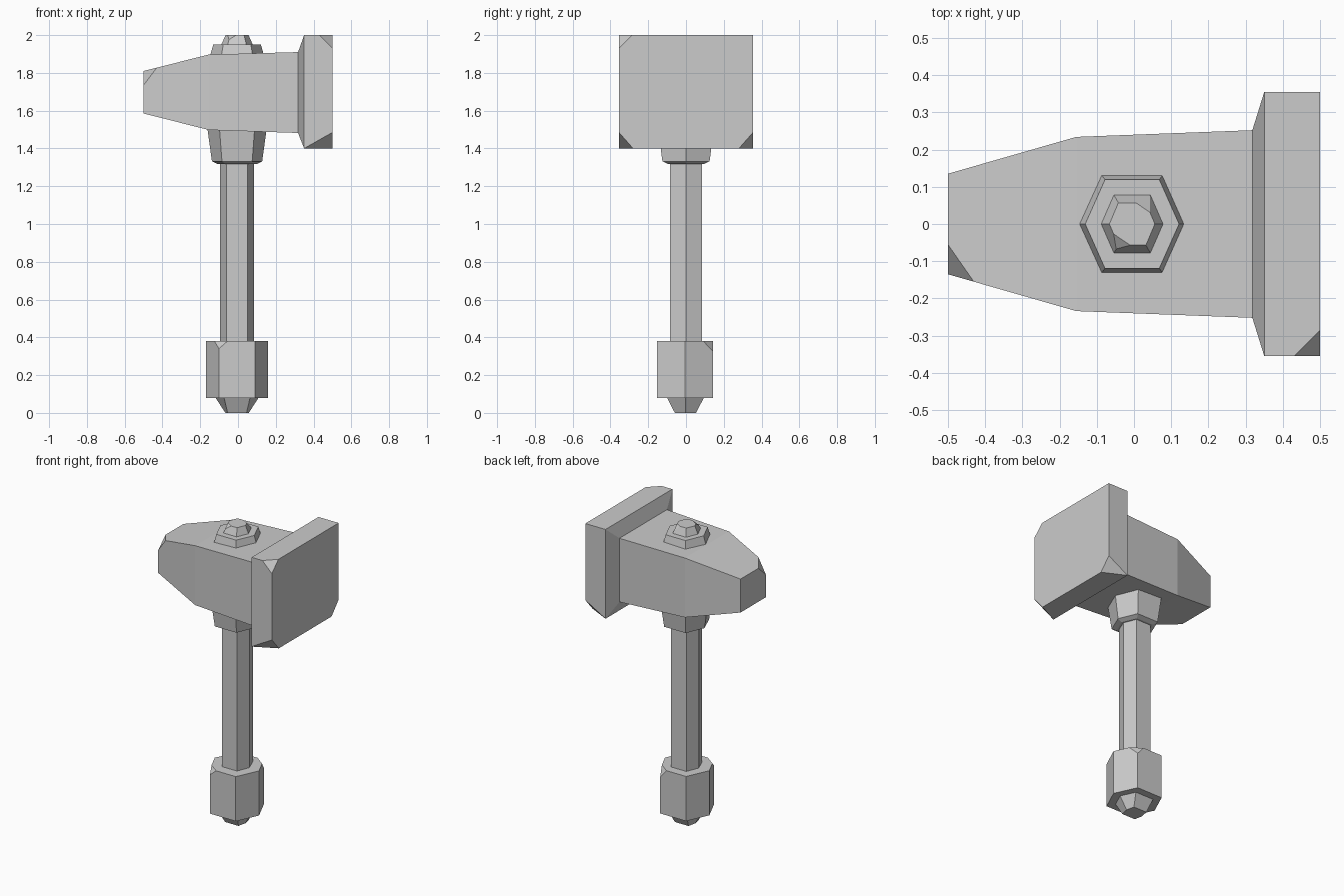
import bpy, bmesh
from mathutils import Vector

if "Cube" in bpy.data.objects:
    bpy.data.objects.remove(bpy.data.objects["Cube"])


def loft(name, rings, chips=()):
    """Skin equal-sized rings, cap the ends, then slice off corner chips."""
    bm = bmesh.new()
    rows = [[bm.verts.new(p) for p in r] for r in rings]
    n = len(rows[0])
    for a, b in zip(rows, rows[1:]):
        for i in range(n):
            j = (i + 1) % n
            bm.faces.new((a[i], a[j], b[j], b[i]))
    bm.faces.new(rows[0][::-1])
    bm.faces.new(rows[-1])
    middle = sum((v.co for v in bm.verts), Vector()) / len(bm.verts)
    for tri in chips:
        p, q, r = map(Vector, tri)
        normal = (q - p).cross(r - p).normalized()
        if normal.dot(p - middle) < 0:
            normal = -normal
        geom = bm.verts[:] + bm.edges[:] + bm.faces[:]
        cut = bmesh.ops.bisect_plane(bm, geom=geom, dist=1e-5, plane_co=p,
                                     plane_no=normal, clear_outer=True)
        edges = [e for e in cut["geom_cut"] if isinstance(e, bmesh.types.BMEdge)]
        bmesh.ops.edgenet_fill(bm, edges=edges)
    bmesh.ops.recalc_face_normals(bm, faces=bm.faces[:])
    mesh = bpy.data.meshes.new(name)
    bm.to_mesh(mesh)
    bm.free()
    obj = bpy.data.objects.new(name, mesh)
    bpy.context.collection.objects.link(obj)
    return obj


def hexagon(z, rx, ry, flat, cx=-0.005, cy=0.0):
    """Hexagon with points on +-x and flat sides on +-y."""
    pts = [(rx, 0), (flat, ry), (-flat, ry), (-rx, 0), (-flat, -ry), (flat, -ry)]
    return [(cx + x, cy + y, z) for x, y in pts]


def rect(x, hy, z0, z1):
    return [(x, -hy, z0), (x, hy, z0), (x, hy, z1), (x, -hy, z1)]


# Head body, tapering to the tail, with one chipped tail corner
loft("head_body",
     [rect(-0.5, 0.135, 1.585, 1.81), rect(-0.155, 0.234, 1.498, 1.897),
      rect(0.318, 0.252, 1.482, 1.91)],
     [((-0.5, -0.055, 1.81), (-0.5, -0.135, 1.735), (-0.43, -0.155, 1.828))])

# Striking face block with flared back and chipped corners
face_chips = [((0.43, -0.355, 2.0), (0.5, -0.285, 2.0), (0.5, -0.355, 1.93))]
for s in (-1, 1):
    face_chips.append(((0.35, s * 0.355, 1.4), (0.5, s * 0.355, 1.485),
                       (0.5, s * 0.28, 1.4)))
loft("striking_face",
     [rect(0.318, 0.252, 1.482, 1.91), rect(0.35, 0.355, 1.4, 2.0),
      rect(0.5, 0.355, 1.4, 2.0)], face_chips)

# Handle and collar under the head
loft("handle", [hexagon(0.37, 0.09, 0.084, 0.056), hexagon(1.325, 0.09, 0.084, 0.056)])
loft("collar",
     [hexagon(1.318, 0.105, 0.097, 0.062), hexagon(1.332, 0.133, 0.125, 0.08),
      hexagon(1.505, 0.157, 0.147, 0.093)])

# Stepped cap on top of the head
loft("cap_base", [hexagon(1.89, 0.143, 0.133, 0.083), hexagon(1.95, 0.126, 0.119, 0.073)])
loft("cap_tip",
     [hexagon(1.95, 0.083, 0.078, 0.049), hexagon(2.0, 0.061, 0.057, 0.037)],
     [((0.005, 0.057, 2.0), (0.045, 0.03, 2.0), (0.041, 0.074, 1.958)),
      ((-0.05, -0.03, 2.0), (-0.01, -0.057, 2.0), (-0.0475, -0.067, 1.976))])

# Pommel block with two chipped top corners, and its tapered foot
loft("pommel",
     [hexagon(0.08, 0.165, 0.149, 0.096, cy=-0.005),
      hexagon(0.38, 0.165, 0.149, 0.096, cy=-0.005)],
     [((-0.055, -0.154, 0.38), (-0.121, -0.105, 0.38), (-0.101, -0.154, 0.34)),
      ((0.045, 0.144, 0.38), (0.117, 0.09, 0.38), (0.091, 0.144, 0.325))])
loft("pommel_foot",
     [hexagon(0.0, 0.062, 0.056, 0.05, cy=-0.003),
      hexagon(0.085, 0.117, 0.1, 0.07, cy=-0.003)])
